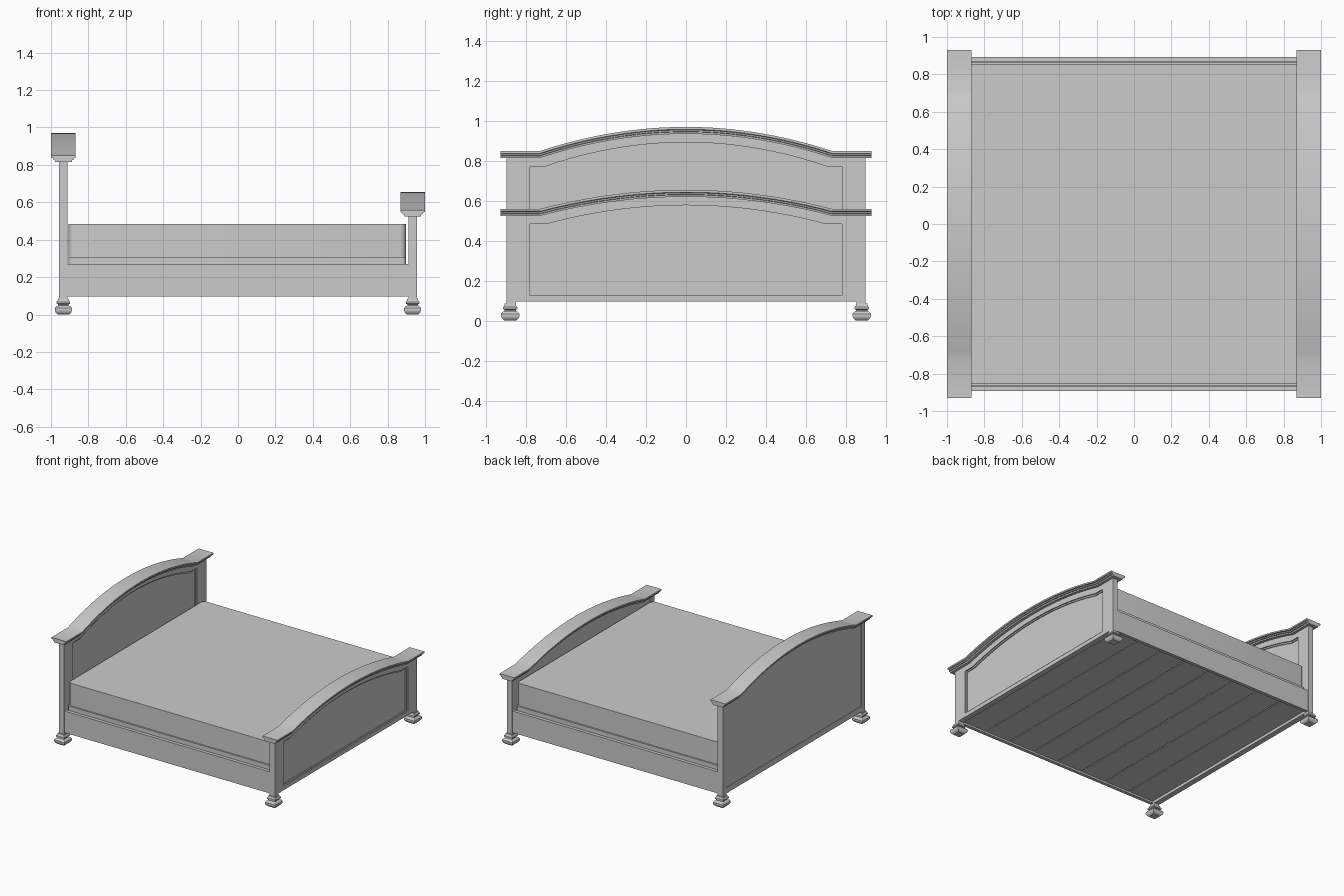
import bpy, bmesh, math

if "Cube" in bpy.data.objects:
    bpy.data.objects.remove(bpy.data.objects["Cube"], do_unlink=True)

grey = bpy.data.materials.new("plain grey")
grey.use_nodes = True
COLOUR = (0.6, 0.6, 0.6, 1)
grey.diffuse_color = COLOUR
grey.node_tree.nodes["Principled BSDF"].inputs["Base Color"].default_value = COLOUR


def finish(name, bm, smooth=False):
    """Turn a bmesh into a grey object."""
    bmesh.ops.recalc_face_normals(bm, faces=bm.faces)
    mesh = bpy.data.meshes.new(name)
    bm.to_mesh(mesh)
    bm.free()
    mesh.materials.append(grey)
    obj = bpy.data.objects.new(name, mesh)
    bpy.context.collection.objects.link(obj)
    if smooth:
        bpy.ops.object.select_all(action="DESELECT")
        obj.select_set(True)
        bpy.context.view_layer.objects.active = obj
        bpy.ops.object.shade_smooth_by_angle(angle=math.radians(35))
    return obj


def loft(name, rings, smooth=False):
    """Skin a list of matching closed rings and cap both ends."""
    bm = bmesh.new()
    loops = [[bm.verts.new(p) for p in ring] for ring in rings]
    count = len(loops[0])
    for a, b in zip(loops, loops[1:]):
        for i in range(count):
            j = (i + 1) % count
            bm.faces.new((a[i], a[j], b[j], b[i]))
    bm.faces.new(loops[0])
    bm.faces.new(loops[-1])
    return finish(name, bm, smooth)


def prism(name, outline, x0, x1):
    """Extrude a y-z outline along x."""
    return loft(name, [[(x, y, z) for y, z in outline] for x in (x0, x1)])


def box(name, x0, x1, y0, y1, z0, z1):
    return prism(name, [(y0, z0), (y1, z0), (y1, z1), (y0, z1)], x0, x1)


def arch(end, half, base, rise, steps=32):
    """Curve with flat ends and a bowed middle, from -y to +y."""
    ys = [half * (2 * i / steps - 1) for i in range(steps + 1)]
    bow = [(y, base + rise * (1 - (y / half) ** 2)) for y in ys]
    return [(-end, base)] + bow + [(end, base)]


FOOT = [(0.0, 0.030), (0.012, 0.042), (0.022, 0.046), (0.034, 0.046),
        (0.044, 0.038), (0.048, 0.028), (0.054, 0.028), (0.058, 0.036),
        (0.068, 0.036), (0.074, 0.030), (0.085, 0.028)]


def square_foot(name, x, y):
    rings = [[(x + sx * r, y + sy * r, z)
              for sx, sy in ((-1, -1), (1, -1), (1, 1), (-1, 1))] for z, r in FOOT]
    loft(name, rings)


# Half of the moulded cap section: x offset, height above its underside
CAP = [(0.045, 0.0), (0.047, 0.010), (0.054, 0.012), (0.056, 0.020),
       (0.066, 0.023), (0.066, 0.035)]


def end_board(name, cx, base, rise):
    back, front = cx - 0.0225, cx + 0.0225
    # Bowed cap rail
    section = CAP + [(-x, z) for x, z in reversed(CAP)]
    path = arch(0.93, 0.73, base, rise)
    loft(name + "_cap", [[(cx + dx * 0.985, y, z + dz) for dx, dz in section]
                         for y, z in path], smooth=True)
    # Corner posts and feet
    for side, label in ((-1, "right"), (1, "left")):
        ys = sorted((side * 0.853, side * 0.9))
        box(f"{name}_{label}_post", back, front, *ys, 0.08, base + 0.005)
        square_foot(f"{name}_{label}_foot", cx, side * 0.88)
    # Flat back panel
    top = arch(0.853, 0.73, base + 0.005, rise)
    prism(name + "_panel", [(-0.853, 0.095)] + top + [(0.853, 0.095)],
          back + 0.004, front - 0.016)
    box(name + "_back_rail", back, back + 0.006, -0.853, 0.853, 0.095, 0.14)

    # Raised frame, then a thin moulding stepping down to the panel
    def frame(label, side, low, drop, x1):
        inner = arch(side, 0.70 - (0.78 - side), base - drop, rise)
        outline = ([(-0.853, low)] + top + [(0.853, low), (side, low)]
                   + inner[::-1] + [(-side, low)])
        prism(f"{name}_{label}", outline, front - 0.018, x1)
        box(f"{name}_{label}_bottom", front - 0.018, x1, -0.853, 0.853, 0.095, low)

    frame("frame", 0.782, 0.127, 0.042, front)
    frame("moulding", 0.772, 0.137, 0.052, front - 0.009)


end_board("headboard", -0.9335, 0.815, 0.12)
end_board("footboard", 0.9335, 0.525, 0.095)

# Side rails
for side, label in ((-1, "right"), (1, "left")):
    ys = sorted((side * 0.868, side * 0.894))
    box(label + "_side_rail", -0.915, 0.915, *ys, 0.097, 0.27)

# Slats across the underside
SLATS = 8
pitch = 1.82 / SLATS
for i in range(SLATS):
    x = -0.91 + i * pitch
    box(f"slat_{i + 1}", x + 0.004, x + pitch - 0.004, -0.868, 0.868, 0.112, 0.13)
box("slat_support", -0.912, 0.912, -0.868, 0.868, 0.118, 0.15)


def rounded_slab(name, x0, x1, half, z0, z1, radius):
    """Slab with rounded upright corners."""
    ring = []
    for sx, sy, start in ((1, 1, 0), (-1, 1, 90), (-1, -1, 180), (1, -1, 270)):
        cx = x1 - radius if sx > 0 else x0 + radius
        for k in range(7):
            a = math.radians(start + 15 * k)
            ring.append((cx + radius * math.cos(a),
                         sy * (half - radius) + radius * math.sin(a)))
    loft(name, [[(x, y, z) for x, y in ring] for z in (z0, z1)], smooth=True)


# Mattress on its base
rounded_slab("mattress_base", -0.905, 0.898, 0.867, 0.15, 0.305, 0.02)
rounded_slab("mattress", -0.905, 0.898, 0.855, 0.305, 0.485, 0.03)
